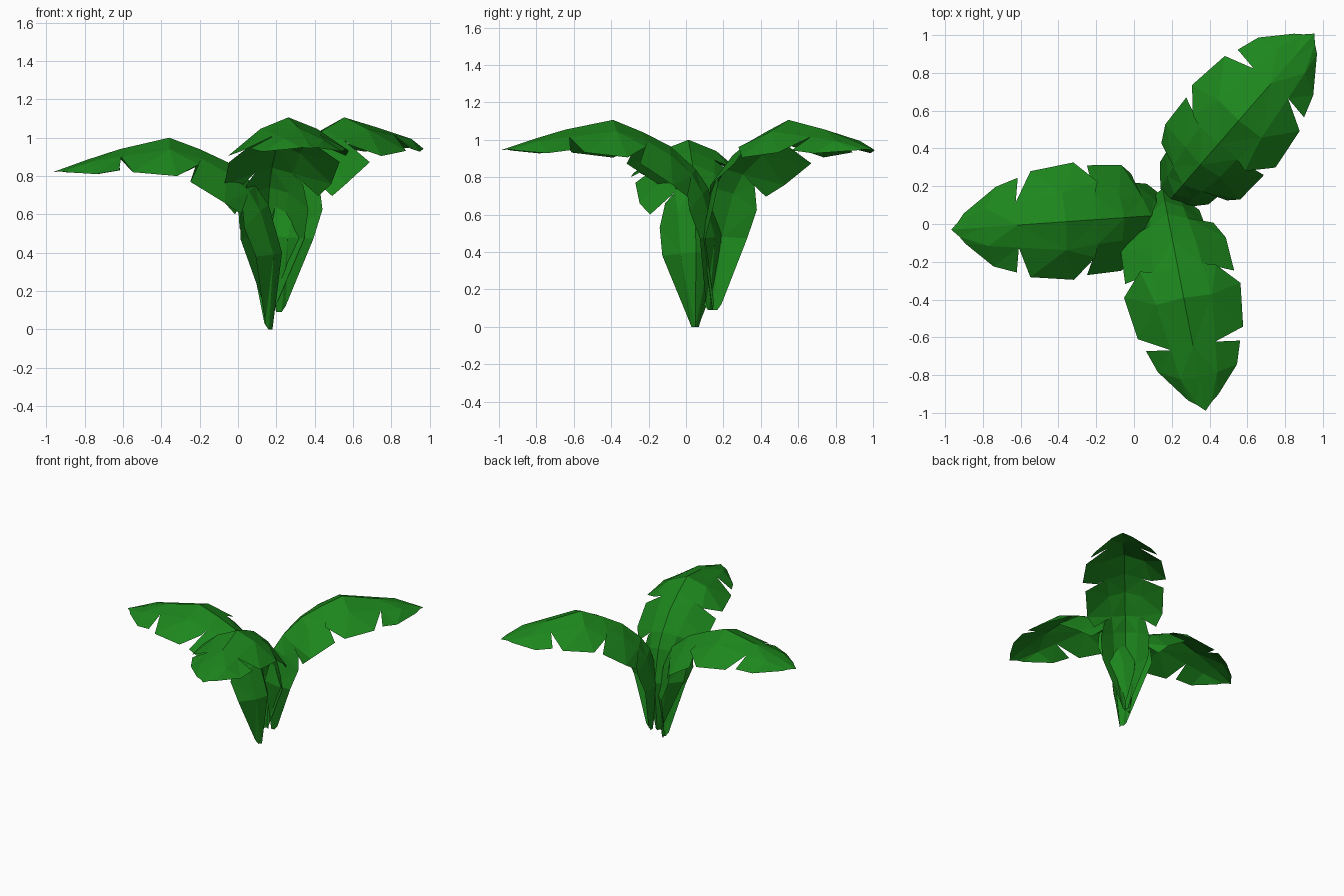
import bpy, bmesh, math
from mathutils import Matrix, Vector

if "Cube" in bpy.data.objects:
    bpy.data.objects.remove(bpy.data.objects["Cube"])

green = bpy.data.materials.new("leaf_green")
green.diffuse_color = (0.012, 0.24, 0.012, 1)
green.use_nodes = True
green.node_tree.nodes["Principled BSDF"].inputs["Base Color"].default_value = green.diffuse_color

# Leaf panels, root to tip: each row is ridge (u, z), shoulder (u, v, z), edge (u, v, z)
PANELS = [
    # upright stalk
    [((0, 0), (.02, .02, .0), (.04, .03, .03)),
     ((-.05, .40), (.0, .08, .39), (.10, .17, .38)),
     ((.02, .65), (.07, .09, .62), (.16, .18, .53)),
     ((.09, .75), (.13, .10, .72), (.17, .15, .66))],
    # inner flap
    [((.09, .75), (.13, .10, .72), (.18, .23, .60)),
     ((.23, .87), (.25, .12, .82), (.25, .28, .66)),
     ((.38, .94), (.38, .13, .89), (.43, .29, .77))],
    # broad middle
    [((.38, .94), (.38, .13, .89), (.38, .20, .86)),
     ((.54, 1.0), (.55, .15, .94), (.50, .31, .80)),
     ((.80, .94), (.80, .12, .90), (.73, .28, .82))],
    # pointed end
    [((.80, .94), (.80, .12, .90), (.80, .25, .83)),
     ((.97, .885), (.96, .10, .875), (.92, .21, .81)),
     ((1.15, .82), (1.11, .04, .825), (1.08, .08, .82))],
]


def leaf(name, base, angle, tip_lift, shift):
    """One folded leaf; shift slides the torn gaps on the two sides apart."""
    bm = bmesh.new()
    for panel in PANELS:
        for side in (1, -1):
            rows = []
            for ridge, shoulder, edge in panel:
                slide = -side * -shift if ridge[0] > .2 and ridge[0] < 1 else 0
                pts = [(ridge[0], 0, ridge[1]),
                       (shoulder[0], side * shoulder[1], shoulder[2]),
                       (edge[0] + slide, side * edge[1], edge[2])]
                rows.append([bm.verts.new((u, v, z + tip_lift * u)) for u, v, z in pts])
            for a, b in zip(rows, rows[1:]):
                for i in range(2):
                    quad = [a[i], b[i], b[i + 1], a[i + 1]]
                    bm.faces.new(quad if side < 0 else quad[::-1])
    bmesh.ops.remove_doubles(bm, verts=bm.verts, dist=.001)
    bmesh.ops.triangulate(bm, faces=bm.faces)
    for f in bm.faces:
        f.smooth = False
    bm.transform(Matrix.Translation(Vector(base)) @ Matrix.Rotation(math.radians(angle), 4, 'Z'))
    # consistent facing: upper side of the leaf
    for f in bm.faces:
        f.normal_update()
    top = max(bm.faces, key=lambda f: f.calc_center_median().z)
    if top.normal.z < 0:
        bmesh.ops.reverse_faces(bm, faces=bm.faces)
    mesh = bpy.data.meshes.new(name)
    bm.to_mesh(mesh)
    bm.free()
    mesh.materials.append(green)
    ob = bpy.data.objects.new(name, mesh)
    bpy.context.collection.objects.link(ob)


# Three leaves around the shared root
leaf("left_leaf", (.18, .05, 0), 184, 0, .02)
leaf("back_right_leaf", (.20, .14, .09), 49, .03, .02)
leaf("front_leaf", (.16, .14, .09), 281, .03, .02)
